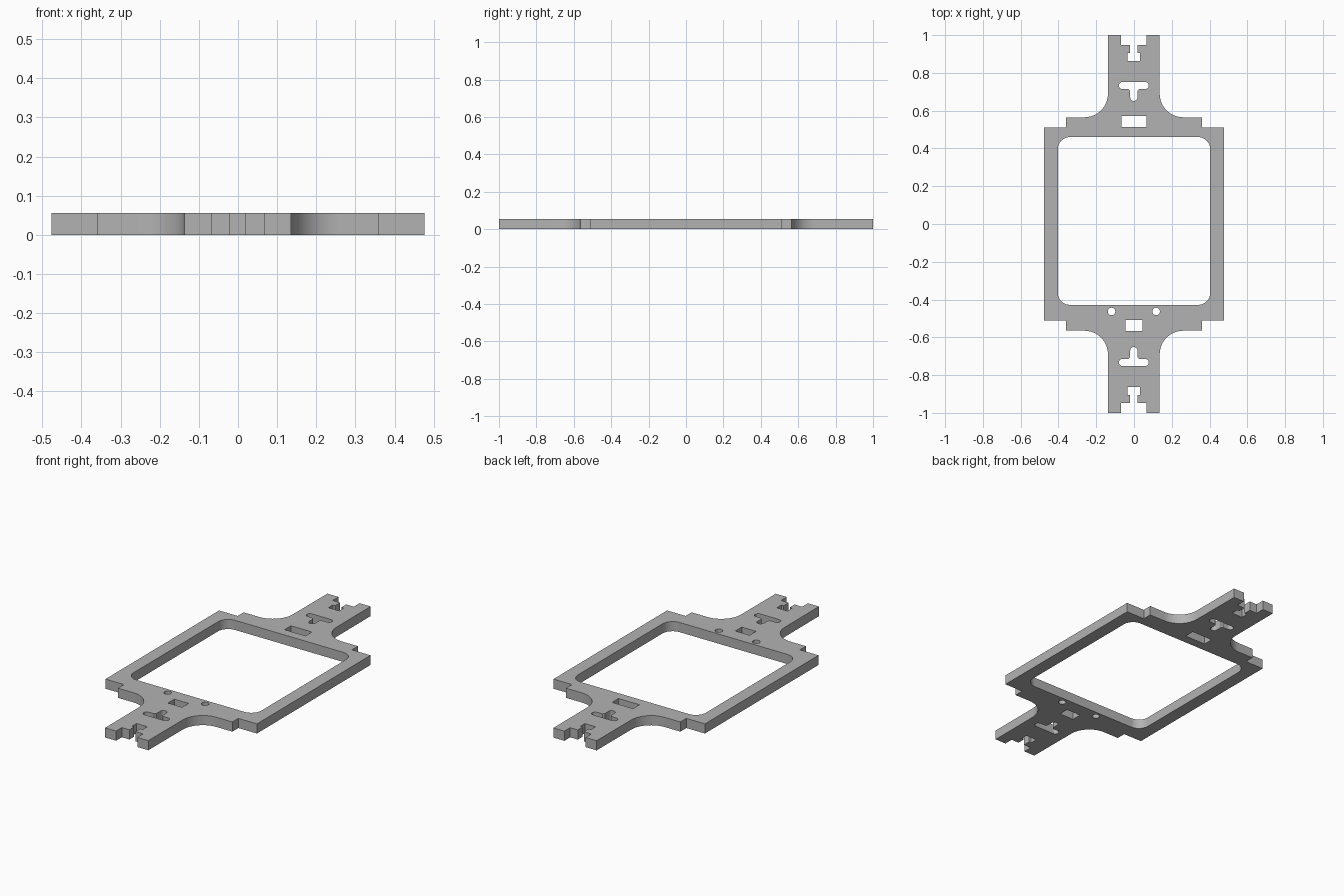
import bpy, bmesh
from math import sin, cos, pi, radians

cube = bpy.data.objects.get("Cube")
if cube:
    bpy.data.objects.remove(cube, do_unlink=True)

THICK = 0.055
SHIFT = -0.001  # arms and their slots sit slightly off centre


def arc(cx, cy, r, start, end, n=12):
    """Points on an arc, angles in degrees."""
    steps = [radians(start + (end - start) * i / n) for i in range(n + 1)]
    return [(cx + r * cos(a), cy + r * sin(a)) for a in steps]


def mirror_x(half, dx=0.0):
    """Close a right-hand half profile with its reflection."""
    return [(x + dx, y) for x, y in half] + [(dx - x, y) for x, y in reversed(half)]


def flip_y(pts):
    return [(x, -y) for x, y in pts]


def rect(w, y0, y1):
    return [(-w, y0), (w, y0), (w, y1), (-w, y1)]


# Outer profile: one quarter, from the end notch to the side rail
notch = [(0.034, 0.863), (0.034, 0.905), (0.019, 0.905), (0.019, 0.948),
         (0.067, 0.948), (0.067, 1.0), (0.136, 1.0)]
arm_fillet = arc(0.262, 0.69, 0.125, 180, 270, 16)
shoulder = [(0.36, 0.565), (0.36, 0.511), (0.477, 0.511)]
arm = [(x + SHIFT, y) for x, y in notch + arm_fillet]
arm_left = [(SHIFT - x, y) for x, y in notch + arm_fillet]
right_side = arm + shoulder
left_side = arm_left + [(-x, y) for x, y in shoulder]
outline = (right_side + flip_y(right_side)[::-1]
           + flip_y(left_side) + left_side[::-1])

# Central window with rounded corners
W, TOP, BOTTOM, R = 0.403, 0.46, -0.428, 0.063
window = (arc(W - R, TOP - R, R, 0, 90) + arc(R - W, TOP - R, R, 90, 180)
          + arc(R - W, BOTTOM + R, R, 180, 270) + arc(W - R, BOTTOM + R, R, 270, 360))

# T-shaped slot with round ends
S = 0.019
t_slot = mirror_x(arc(0, 0.651 + S, S, 270, 360, 6)
                  + [(S, 0.705), (S + 0.009, 0.714)]
                  + arc(0.079 - S, 0.733, S, -90, 90), SHIFT)

holes = [window, t_slot, flip_y(t_slot),
         rect(0.066, 0.513, 0.571), rect(0.045, -0.566, -0.508)]
holes += [arc(x, -0.463, 0.02, 0, 345, 23) for x in (-0.119, 0.117)]

# Filled and extruded flat curve
curve = bpy.data.curves.new("plate_profile", "CURVE")
curve.dimensions = "2D"
curve.fill_mode = "BOTH"
curve.extrude = THICK / 2
for loop in [outline] + holes:
    spline = curve.splines.new("POLY")
    spline.points.add(len(loop) - 1)
    for point, (x, y) in zip(spline.points, loop):
        point.co = (x, y, 0, 1)
    spline.use_cyclic_u = True

plate = bpy.data.objects.new("frame_plate", curve)
bpy.context.collection.objects.link(plate)
bpy.ops.object.select_all(action="DESELECT")
plate.select_set(True)
bpy.context.view_layer.objects.active = plate
bpy.ops.object.convert(target="MESH")
plate = bpy.context.view_layer.objects.active
plate.name = "frame_plate"

# Weld caps to walls and stand the plate on the ground
bm = bmesh.new()
bm.from_mesh(plate.data)
bmesh.ops.remove_doubles(bm, verts=bm.verts, dist=0.0002)
bmesh.ops.translate(bm, verts=bm.verts, vec=(0, 0, THICK / 2))
bmesh.ops.recalc_face_normals(bm, faces=bm.faces)
bm.to_mesh(plate.data)
bm.free()

# Single grey finish
grey = bpy.data.materials.new("plain_grey")
grey.use_nodes = True
colour = (0.45, 0.45, 0.45, 1)
grey.diffuse_color = colour
grey.node_tree.nodes["Principled BSDF"].inputs["Base Color"].default_value = colour
plate.data.materials.clear()
plate.data.materials.append(grey)
bpy.ops.object.shade_smooth_by_angle(angle=radians(30))
